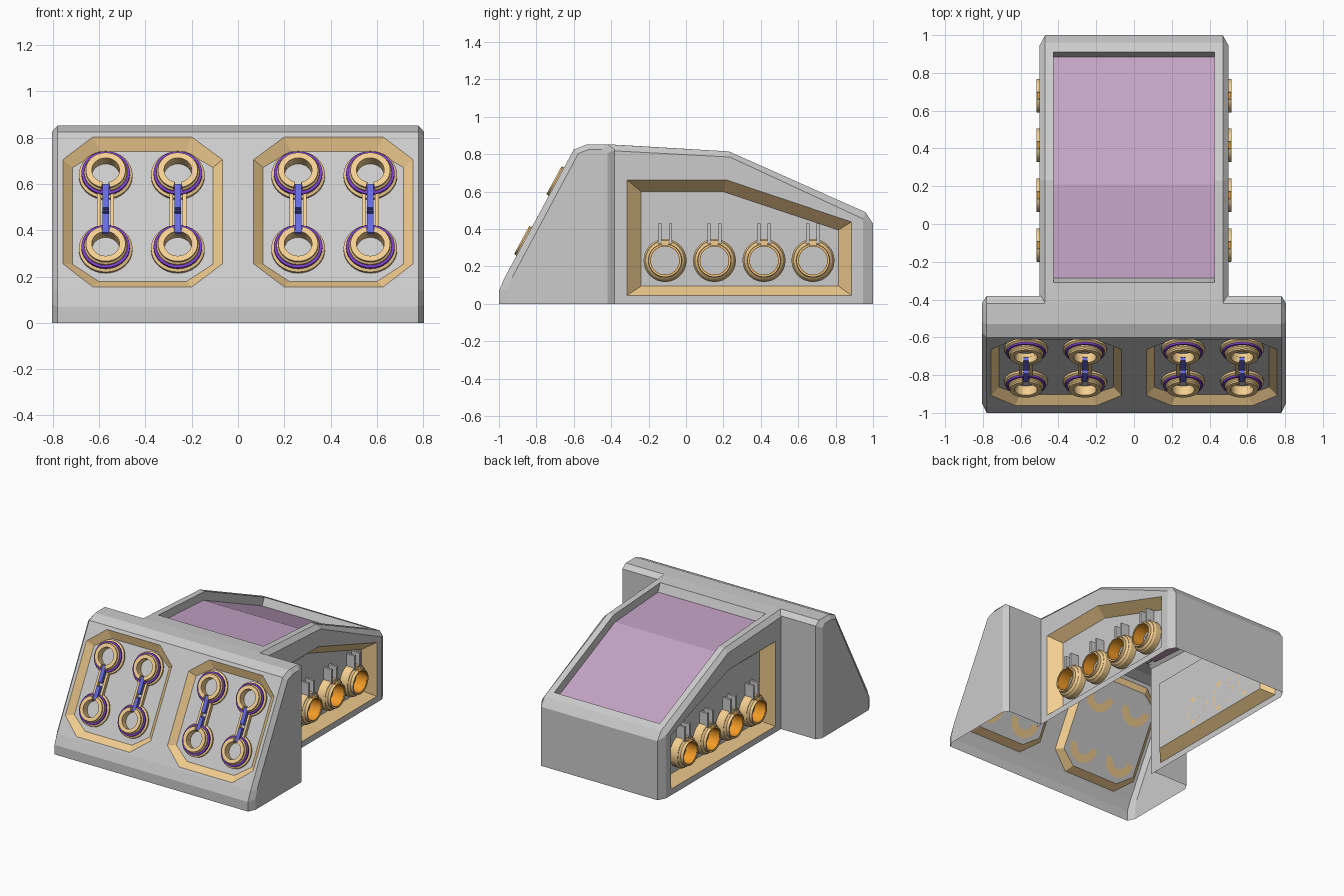
import bpy, bmesh, math
from mathutils import Matrix, Vector

if "Cube" in bpy.data.objects:
    bpy.data.objects.remove(bpy.data.objects["Cube"])


def material(name, rgb):
    m = bpy.data.materials.new(name)
    m.diffuse_color = (*rgb, 1)
    m.use_nodes = True
    m.node_tree.nodes["Principled BSDF"].inputs["Base Color"].default_value = m.diffuse_color
    return m


GOLD = material("gold", (0.9, 0.62, 0.28))
BLUE = material("blue", (0.13, 0.15, 0.75))
VIOLET = material("violet", (0.2, 0.05, 0.6))
ORANGE = material("orange", (0.9, 0.33, 0.02))
GLASS = material("purple_glass", (0.55, 0.36, 0.56))


def to_mesh(name, bm, mats=(), recalc=True):
    bmesh.ops.remove_doubles(bm, verts=bm.verts, dist=1e-4)
    if recalc:
        bmesh.ops.recalc_face_normals(bm, faces=bm.faces)
    me = bpy.data.meshes.new(name)
    bm.to_mesh(me)
    bm.free()
    for m in mats:
        me.materials.append(m)
    return me


def place(name, me, matrix=None):
    ob = bpy.data.objects.new(name, me)
    if matrix is not None:
        ob.matrix_world = matrix
    bpy.context.collection.objects.link(ob)
    return ob


def face(bm, pts, mat=0):
    pts = list(dict.fromkeys(tuple(p) for p in pts))
    bm.faces.new([bm.verts.new(p) for p in pts]).material_index = mat


def ring(bm, a, b, mat=0):
    """Quads between two closed loops of equal length."""
    for i in range(len(a)):
        j = (i + 1) % len(a)
        face(bm, (a[i], a[j], b[j], b[i]), mat)


# --- front block: bevelled hollow wedge with two octagonal recesses ---
N = Vector((0, -0.88, 0.475))
FRONT_DEPTH, SIDE_DEPTH = 0.04, 0.075


def slope(x, z, d=0.0):
    return Vector((x, -0.97 + (z - 0.14) * 0.37 / 0.685, z)) + N * d


mid = [(-1, 0), (-1, .07), (-.97, .14), (-.6, .825), (-.53, .853), (-.42, .853), (-.38, .825), (-.38, 0)]
end = [(-.95, 0), (-.95, .08), (-.93, .14), (-.575, .805), (-.52, .825), (-.45, .825), (-.42, .805), (-.42, 0)]
octagon = [(.2, .803), (.628, .803), (.757, .705), (.757, .255), (.628, .155), (.2, .155), (.067, .255), (.067, .705)]
oct_in = [(.228, .76), (.597, .76), (.715, .69), (.715, .272), (.602, .198), (.222, .198), (.108, .272), (.108, .69)]
T, B = .825, .14
corners = [(0, T), (.78, T), (.78, T), (.78, B), (.78, B), (0, B), (0, B), (0, T)]

bm = bmesh.new()
for s in (1, -1):
    m = [(s * .78, *p) for p in mid]
    e = [(s * .805, *p) for p in end]
    for i in range(7):
        face(bm, (m[i], m[i + 1], e[i + 1], e[i]))
        if i not in (2, 6):
            face(bm, (m[i], m[i + 1], (0, *mid[i + 1]), (0, *mid[i])))
    face(bm, e)
    face(bm, [(s * x, -.38, z) for x, z in ((.5, 0), (.78, 0), (.78, .825), (.5, .825))])
    outer = [slope(s * x, z) for x, z in octagon]
    inner = [slope(s * x, z, -FRONT_DEPTH) for x, z in oct_in]
    ring(bm, [slope(s * x, z) for x, z in corners], outer)
    ring(bm, outer, inner, 1)
    face(bm, inner)
place("front_block", to_mesh("front_block", bm, (None, GOLD)))

# --- rear body: hollow, with side recesses and a sunken roof opening ---
side = [(-.42, 0), (-.42, .82), (.235, .785), (.945, .455), (.945, 0)]
top = [(-.42, .853), (.23, .815), (.96, .49), (1, .43), (1, 0)]
hole = [(-.315, .045), (-.315, .663), (.215, .663), (.885, .438), (.885, .045)]
hole_in = [(-.24, .095), (-.24, .6), (.2, .6), (.815, .395), (.815, .095)]
rim = [(-.31, .847), (.23, .815), (.91, .512)]
sunk = [(-.285, .787), (.21, .757), (.885, .457)]


def band(pts, x):
    return [(x, *p) for p in pts] + [(-x, *p) for p in reversed(pts)]


bm = bmesh.new()
for s in (1, -1):
    o = [(s * .5, *p) for p in side]
    t = [(s * .47, *p) for p in top]
    h = [(s * .5, *p) for p in hole]
    k = [(s * (.5 - SIDE_DEPTH), *p) for p in hole_in]
    ring(bm, o, h)
    ring(bm, h, k, 1)
    face(bm, k)
    face(bm, (o[1], o[2], t[1], t[0]))
    face(bm, (o[2], o[3], t[2], t[1]))
    face(bm, (o[3], t[3], t[2]))
    face(bm, (o[3], o[4], t[4], t[3]))
for i in (2, 3):
    face(bm, [(x, *top[j]) for x, j in ((-.47, i), (.47, i), (.47, i + 1), (-.47, i + 1))])
ring(bm, band(top[:3], .47), band(rim, .425))
ring(bm, band(rim, .425), band(sunk, .425))
place("rear_body", to_mesh("rear_body", bm, (None, GOLD)))

# --- purple roof panel ---
bm = bmesh.new()
for i in (0, 1):
    face(bm, [(x, *sunk[j]) for x, j in ((-.425, i), (.425, i), (.425, i + 1), (-.425, i + 1))])
place("roof_panel", to_mesh("roof_panel", bm, (GLASS,), recalc=False))


# --- round fittings ---
def revolve(name, profile, mat, gap=0.0, steps=32):
    """Turn a closed (radius, height) profile, leaving a notch of half-angle gap at +y."""
    bm = bmesh.new()
    a0, span = math.pi / 2 + gap, 2 * math.pi - 2 * gap
    loops = [[(r * math.cos(a), r * math.sin(a), z) for r, z in profile]
             for a in (a0 + span * i / steps for i in range(steps + 1))]
    for a, b in zip(loops, loops[1:]):
        ring(bm, a, b)
    if gap:
        face(bm, loops[0])
        face(bm, loops[-1])
    return to_mesh(name, bm, (mat,) if mat else ())


def boxes(name, spans, mat=None):
    """Boxes given as (x0, x1, y0, y1, z0, z1)."""
    bm = bmesh.new()
    for x0, x1, y0, y1, z0, z1 in spans:
        mx = Matrix.Translation(((x0 + x1) / 2, (y0 + y1) / 2, (z0 + z1) / 2)) @ Matrix.Diagonal(
            (x1 - x0, y1 - y0, z1 - z0, 1))
        bmesh.ops.create_cube(bm, size=1, matrix=mx)
    return to_mesh(name, bm, (mat,) if mat else ())


def frame(x, y, z, origin):
    return Matrix.Translation(origin) @ Matrix((x, y, z)).transposed().to_4x4()


# front fittings: flange, violet band, notched collar, and a link joining each pair
flange = revolve("flange", [(.06, 0), (.116, 0), (.116, .012), (.1, .022), (.06, .022)], GOLD)
violet = revolve("violet_band", [(.07, .02), (.105, .02), (.105, .031), (.07, .031)], VIOLET)
collar = revolve("collar", [(.06, .02), (.093, .03), (.093, .038), (.086, .046), (.086, .055), (.06, .055)],
                 GOLD, gap=.22)
rails = boxes("link_rails", [(-.037, -.02, .075, .287, 0, .025), (.02, .037, .075, .287, 0, .025)], GOLD)
bar = boxes("link_bar", [(-.014, .014, .062, .155, 0, .04), (-.014, .014, .185, .3, 0, .04),
                         (-.014, .014, .15, .162, 0, .02), (-.014, .014, .178, .19, 0, .02)], BLUE)
round_parts = []
flip = Matrix.Rotation(math.pi, 4, 'Z')
for x in (-.572, -.26, .26, .572):
    axes = ((1, 0, 0), (0, .475, .88), N)
    low = frame(*axes, slope(x, .335, -FRONT_DEPTH))
    high = frame(*axes, slope(x, .653, -FRONT_DEPTH)) @ flip
    for mx in (low, high):
        for nm, me in (("front_flange", flange), ("front_violet_band", violet), ("front_collar", collar)):
            round_parts.append(place(nm, me, mx))
    place("link_rails", rails, low)
    place("link_bar", bar, low)

# side ports: base, notched lip, orange liner, centre disc and a pair of prongs
base = revolve("port_base", [(.08, 0), (.115, 0), (.115, .045), (.107, .058), (.08, .058)], GOLD)
lip = revolve("port_lip", [(.08, .055), (.104, .058), (.09, .07), (.088, .09), (.08, .09)], GOLD, gap=.22)
liner = revolve("port_liner", [(.076, 0), (.0805, 0), (.0805, .086), (.076, .086)], ORANGE)
disc = revolve("port_disc", [(.0005, 0), (.05, 0), (.05, .008), (.0005, .008)], None)
prongs = boxes("port_prongs", [(-.037, -.02, .085, .197, 0, .065), (.02, .037, .085, .197, 0, .065)])
for s in (1, -1):
    for y in (-.112, .152, .417, .679):
        mx = frame((0, s, 0), (0, 0, 1), (s, 0, 0), (s * (.5 - SIDE_DEPTH), y, .232))
        for nm, me in (("port_base", base), ("port_lip", lip), ("port_liner", liner), ("port_disc", disc)):
            round_parts.append(place(nm, me, mx))
        place("port_prongs", prongs, mx)

# smooth the round parts, keeping their edges sharp
for ob in round_parts:
    ob.select_set(True)
bpy.context.view_layer.objects.active = round_parts[0]
bpy.ops.object.shade_smooth_by_angle(angle=math.radians(30))
